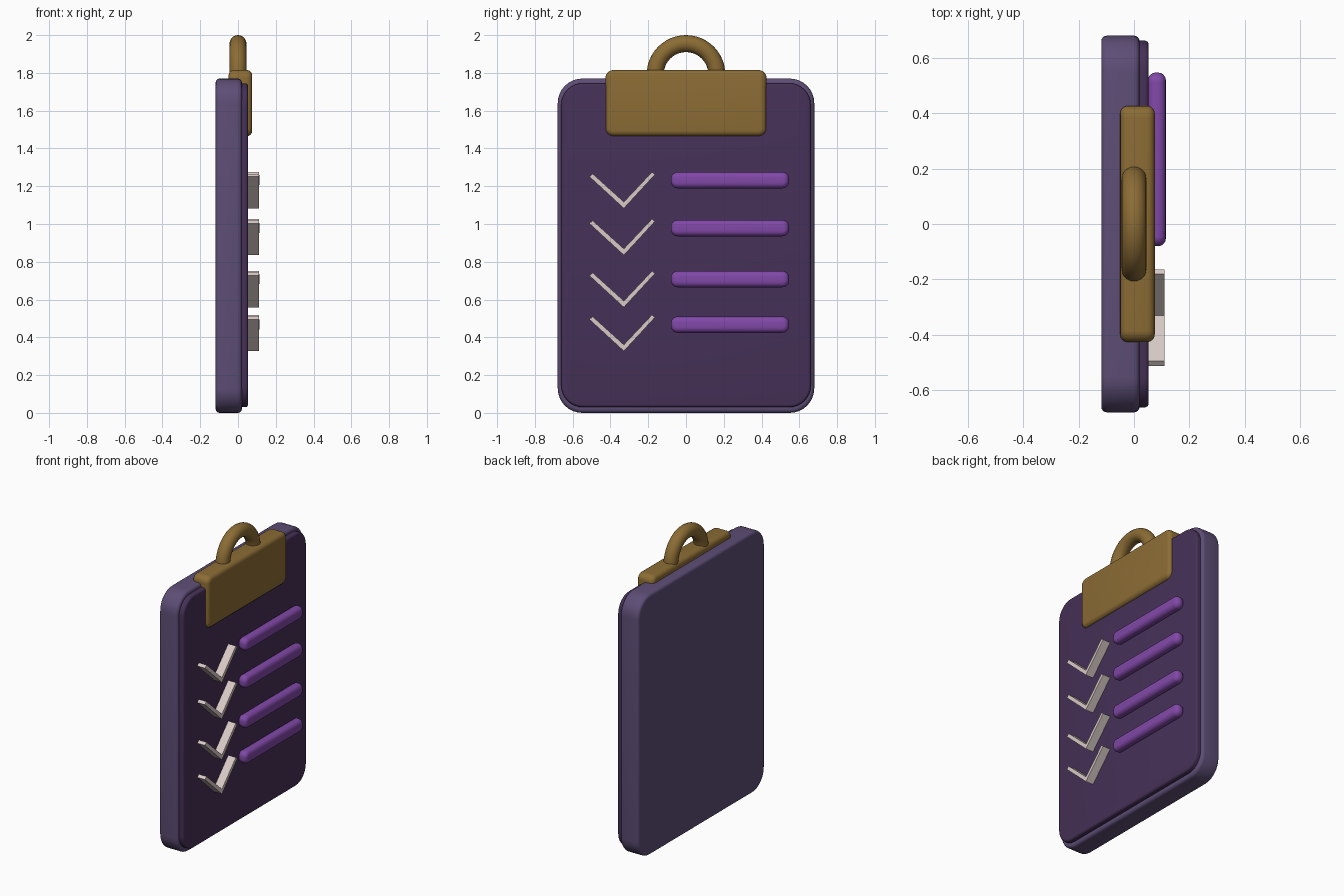
import bpy, bmesh, math

if "Cube" in bpy.data.objects:
    bpy.data.objects.remove(bpy.data.objects["Cube"])


def material(name, rgb):
    m = bpy.data.materials.new(name)
    m.diffuse_color = (*rgb, 1)
    m.use_nodes = True
    m.node_tree.nodes["Principled BSDF"].inputs["Base Color"].default_value = m.diffuse_color
    return m


BOARD = material("board_purple", (0.11, 0.075, 0.18))
PAPER = material("sheet_purple", (0.06, 0.03, 0.095))
BRASS = material("clip_brass", (0.26, 0.15, 0.035))
LINE = material("line_violet", (0.22, 0.065, 0.39))
CHECK = material("tick_white", (0.70, 0.60, 0.57))


def make(name, bm, mat):
    me = bpy.data.meshes.new(name)
    bmesh.ops.recalc_face_normals(bm, faces=bm.faces)
    bm.to_mesh(me)
    bm.free()
    ob = bpy.data.objects.new(name, me)
    bpy.context.collection.objects.link(ob)
    me.materials.append(mat)
    return ob


def select_only(ob):
    bpy.ops.object.select_all(action='DESELECT')
    ob.select_set(True)
    bpy.context.view_layer.objects.active = ob


def slab(name, mat, x, y, z, corner, rim):
    """Rounded rectangle in the YZ plane, thick along X, with softened rims."""
    bm = bmesh.new()
    bmesh.ops.create_cube(bm, size=1)
    for v in bm.verts:
        for i, (lo, hi) in enumerate((x, y, z)):
            v.co[i] = hi if v.co[i] > 0 else lo
    edges = [e for e in bm.edges
             if abs(e.verts[0].co.x - e.verts[1].co.x) > 1e-5]
    bmesh.ops.bevel(bm, geom=edges, offset=corner, segments=8, profile=0.5,
                    affect='EDGES')
    ob = make(name, bm, mat)
    bev = ob.modifiers.new("rim", 'BEVEL')
    bev.width, bev.segments = rim, 4
    bev.limit_method, bev.angle_limit = 'ANGLE', math.radians(40)
    select_only(ob)
    bpy.ops.object.modifier_apply(modifier="rim")
    bpy.ops.object.shade_smooth_by_angle(angle=math.radians(40))
    return ob


# Tick outline in (y, z), relative to its row
TICK = [(-0.512, 1.251), (-0.329, 1.083), (-0.164, 1.262),
        (-0.180, 1.275), (-0.329, 1.117), (-0.494, 1.266)]


def tick(name, dz):
    bm = bmesh.new()
    back = [bm.verts.new((0.04, y, z + dz)) for y, z in TICK]
    front = [bm.verts.new((0.11, y, z + dz)) for y, z in TICK]
    # two quads per side, split along the elbow
    for ring in (back, front):
        for ids in ((0, 1, 4, 5), (1, 2, 3, 4)):
            bm.faces.new([ring[i] for i in ids])
    for i in range(6):
        j = (i + 1) % 6
        bm.faces.new((back[i], back[j], front[j], front[i]))
    return make(name, bm, CHECK)


# Board and sheet
slab("board", BOARD, (-0.118, 0.02), (-0.679, 0.679), (0.0, 1.77), 0.13, 0.02)
slab("sheet", PAPER, (0.0, 0.053), (-0.661, 0.661), (0.03, 1.745), 0.115, 0.014)

# Clip plate and hanging ring
slab("clip_plate", BRASS, (-0.05, 0.075), (-0.426, 0.426), (1.465, 1.815),
     0.042, 0.028)
bpy.ops.mesh.primitive_torus_add(
    major_radius=0.163, minor_radius=0.045, major_segments=48,
    minor_segments=20, location=(0, 0, 1.792), rotation=(0, math.pi / 2, 0))
ring = bpy.context.object
ring.name = "clip_ring"
ring.data.materials.append(BRASS)
bpy.ops.object.shade_smooth()

# Checklist rows
for n, (dz, zc) in enumerate(((0, 1.232), (-0.248, 0.978),
                              (-0.524, 0.708), (-0.756, 0.467)), 1):
    tick(f"tick_{n}", dz)
    slab(f"text_bar_{n}", LINE, (0.05, 0.115), (-0.08, 0.546),
         (zc - 0.043, zc + 0.043), 0.036, 0.028)
